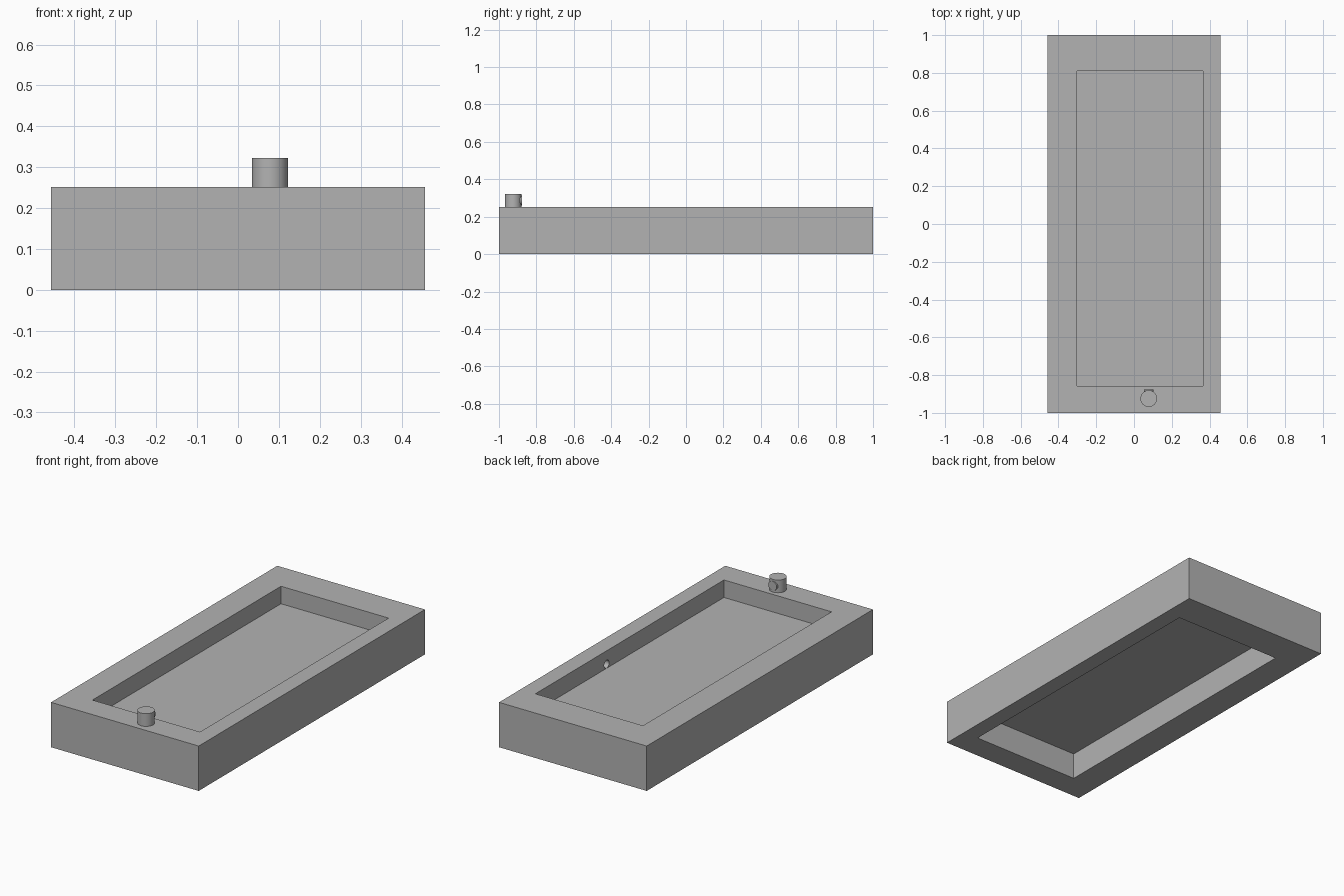
import bpy, math

if "Cube" in bpy.data.objects:
    bpy.data.objects.remove(bpy.data.objects["Cube"])

grey = bpy.data.materials.new("plain_grey")
grey.diffuse_color = (0.45, 0.45, 0.45, 1)
grey.use_nodes = True
grey.node_tree.nodes["Principled BSDF"].inputs["Base Color"].default_value = grey.diffuse_color


def box(name, x, y, z):
    """Box spanning the given (min, max) ranges."""
    spans = (x, y, z)
    bpy.ops.mesh.primitive_cube_add(size=1, location=[(a + b) / 2 for a, b in spans])
    ob = bpy.context.object
    ob.name = name
    ob.scale = [b - a for a, b in spans]
    bpy.ops.object.transform_apply(location=False, rotation=False, scale=True)
    ob.data.materials.append(grey)
    return ob


def rod(name, radius, length, location, rotation=(0, 0, 0)):
    bpy.ops.mesh.primitive_cylinder_add(vertices=48, radius=radius, depth=length,
                                        location=location, rotation=rotation)
    ob = bpy.context.object
    ob.name = name
    ob.data.materials.append(grey)
    bpy.ops.object.shade_smooth_by_angle(angle=math.radians(30))
    return ob


def cut(target, cutter):
    mod = target.modifiers.new(cutter.name, 'BOOLEAN')
    mod.operation, mod.solver, mod.object = 'DIFFERENCE', 'EXACT', cutter
    cutter.hide_render = True
    cutter.display_type = 'WIRE'


# Tray body, with pockets above and below a thin middle web
body = box("tray_body", (-0.457, 0.457), (-1, 1), (0, 0.251))
px, py = (-0.301, 0.365), (-0.857, 0.81)
cut(body, box("upper_pocket_cutter", px, py, (0.153, 0.4)))
cut(body, box("lower_pocket_cutter", px, py, (-0.1, 0.149)))

# Small blind hole in the right pocket wall
cut(body, rod("wall_hole_cutter", 0.022, 0.08, (0.375, 0.18, 0.176), (0, math.pi / 2, 0)))

# Round knob on the front rim, with a small stub at its back
rod("knob", 0.044, 0.074, (0.078, -0.924, 0.285))
rod("knob_stub", 0.026, 0.048, (0.078, -0.9, 0.287), (math.pi / 2, 0, 0))
